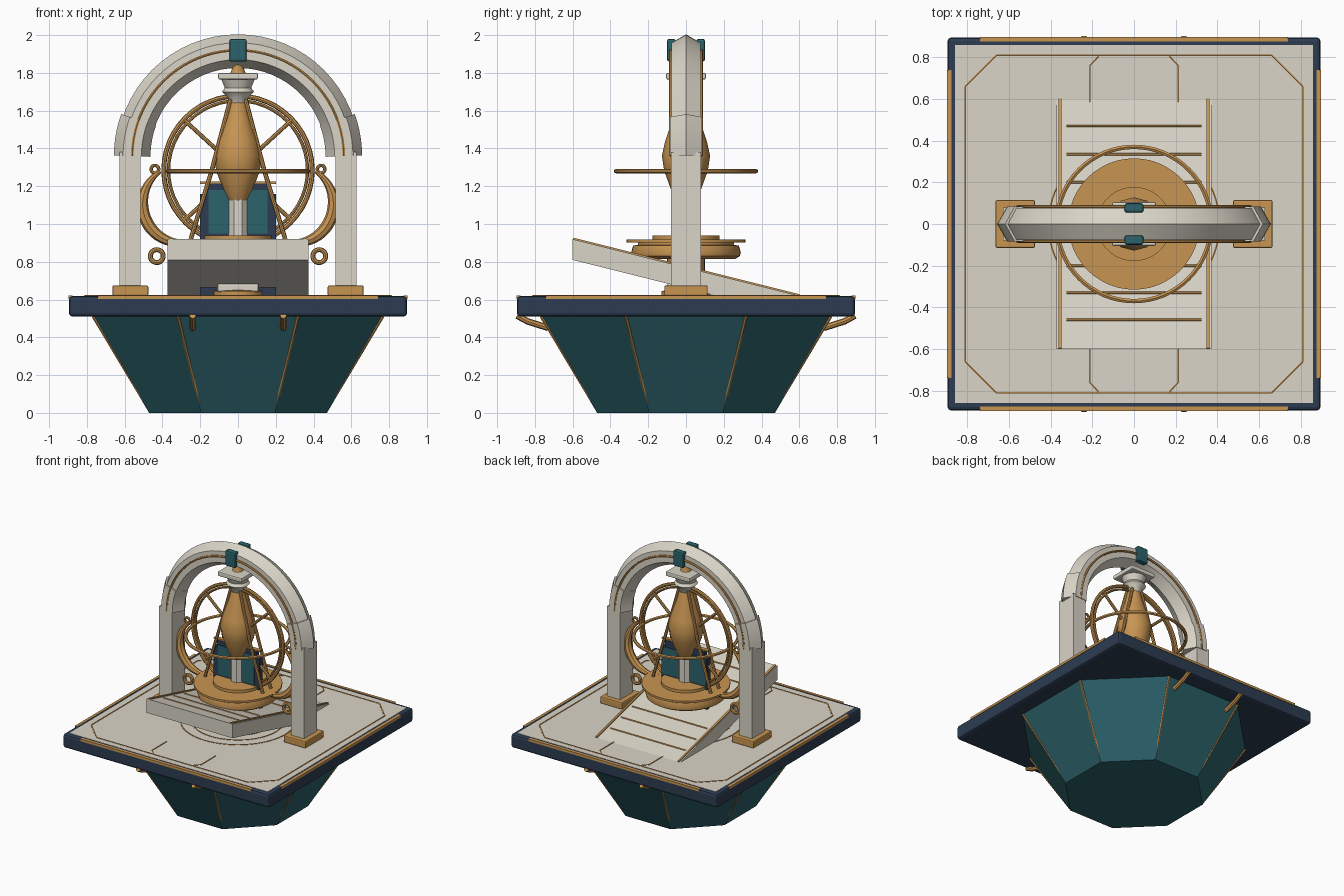
import bpy, bmesh
from math import sin, cos, pi, radians
from mathutils import Vector

cube = bpy.data.objects.get("Cube")
if cube:
    bpy.data.objects.remove(cube, do_unlink=True)


def material(name, rgb):
    m = bpy.data.materials.new(name)
    m.use_nodes = True
    color = (*rgb, 1)
    m.diffuse_color = color
    m.node_tree.nodes["Principled BSDF"].inputs["Base Color"].default_value = color
    return m


CREAM = material("cream stone", (.70, .66, .57))
GOLD = material("warm gold", (.58, .30, .085))
TEAL = material("deep teal", (.025, .125, .15))
NAVY = material("navy", (.026, .046, .085))


def finish(name, bm, mat, smooth=True, bevel=0):
    bmesh.ops.recalc_face_normals(bm, faces=bm.faces)
    me = bpy.data.meshes.new(name)
    bm.to_mesh(me)
    bm.free()
    me.materials.append(mat)
    ob = bpy.data.objects.new(name, me)
    bpy.context.collection.objects.link(ob)
    if bevel:
        mod = ob.modifiers.new("Bevel", "BEVEL")
        mod.width, mod.segments = bevel, 2
    if smooth:
        bpy.ops.object.select_all(action="DESELECT")
        ob.select_set(True)
        bpy.context.view_layer.objects.active = ob
        bpy.ops.object.shade_smooth_by_angle(angle=radians(40))
    return ob


def box(name, low, high, mat, bevel=0):
    bm = bmesh.new()
    bmesh.ops.create_cube(bm, size=1)
    for v in bm.verts:
        v.co = Vector([(a + b) / 2 + c * (b - a) for a, b, c in zip(low, high, v.co)])
    return finish(name, bm, mat, False, bevel)


def lathe(name, profile, mat, sides=32, turn=0, smooth=True):
    bm = bmesh.new()
    rings = []
    for r, z in profile:
        rings.append([bm.verts.new((r * cos(turn + 2 * pi * i / sides),
                                    r * sin(turn + 2 * pi * i / sides), z)) for i in range(sides)])
    for a, b in zip(rings, rings[1:]):
        for i in range(sides):
            j = (i + 1) % sides
            bm.faces.new((a[i], a[j], b[j], b[i]))
    bm.faces.new(rings[0])
    bm.faces.new(rings[-1])
    return finish(name, bm, mat, smooth)


def sweep(name, points, radius, mat, sides=8, normal=(0, 1, 0), closed=False, turn=0, smooth=True):
    """Tube along points; radius is a number or a function of 0..1."""
    bm = bmesh.new()
    pts = [Vector(p) for p in points]
    n = len(pts)
    rings = []
    for k, p in enumerate(pts):
        if closed:
            t = pts[(k + 1) % n] - pts[k - 1]
        else:
            t = pts[min(k + 1, n - 1)] - pts[max(k - 1, 0)]
        t.normalize()
        a = Vector(normal)
        a = (a - t * a.dot(t)).normalized()
        b = t.cross(a)
        r = radius(k / (n - 1)) if callable(radius) else radius
        rings.append([bm.verts.new(p + r * (a * cos(turn + 2 * pi * i / sides)
                                            + b * sin(turn + 2 * pi * i / sides))) for i in range(sides)])
    for k in range(n if closed else n - 1):
        a, b = rings[k], rings[(k + 1) % n]
        for i in range(sides):
            j = (i + 1) % sides
            bm.faces.new((a[i], a[j], b[j], b[i]))
    if not closed:
        bm.faces.new(rings[0])
        bm.faces.new(rings[-1])
    return finish(name, bm, mat, smooth)


def arc_xz(cx, cz, rx, rz, start, end, n, y=0):
    return [(cx + rx * cos(radians(start + (end - start) * k / n)), y,
             cz + rz * sin(radians(start + (end - start) * k / n))) for k in range(n + 1)]


def ring_xz(name, cx, cz, r, tube, y=0):
    sweep(name, arc_xz(cx, cz, r, r, 0, 360, 48, y)[:-1], tube, GOLD, closed=True)


def ring_xy(name, z, r, tube):
    pts = [(r * cos(2 * pi * k / 64), r * sin(2 * pi * k / 64), z) for k in range(64)]
    sweep(name, pts, tube, GOLD, 6, (0, 0, 1), closed=True)


SIDES = (("right", -1), ("left", 1))
ENDS = (("front", -1), ("back", 1))

# Tapered octagonal hull with gold seams
lathe("hull", [(.51, 0), (.835, .52)], TEAL, 8, pi / 8, False)
for k in range(8):
    a = pi / 8 + k * pi / 4
    sweep(f"hull_seam_{k}", [(.505 * cos(a), .505 * sin(a), .008), (.83 * cos(a), .83 * sin(a), .51)],
          .008, GOLD, 6, (0, 0, 1))

# Deck slab, cream floor and edge trim
box("deck_slab", (-.895, -.895, .51), (.895, .895, .618), NAVY, .018)
box("deck_floor", (-.86, -.86, .6), (.86, .86, .62), CREAM)
for name, s in ENDS:
    y = sorted((s * .875, s * .897))
    box(f"{name}_edge_trim", (-.74, y[0], .603), (.74, y[1], .621), GOLD)
for name, s in SIDES:
    x = sorted((s * .875, s * .897))
    box(f"{name}_edge_trim", (x[0], -.74, .603), (x[1], .74, .621), GOLD)

# Struts under the deck edge
for name, s in ENDS:
    for side, d in SIDES:
        sweep(f"{name}_{side}_strut", [(d * .24, s * .895, .515), (d * .24, s * .84, .485),
                                       (d * .24, s * .73, .45)], .017, GOLD, 8, (1, 0, 0))

# Floor inlays
corners = [(-.81, -.66), (-.66, -.81), (.66, -.81), (.81, -.66),
           (.81, .66), (.66, .81), (-.66, .81), (-.81, .66)]
for k in range(8):
    sweep(f"floor_border_{k}", [(*corners[k], .62), (*corners[(k + 1) % 8], .62)],
          .005, GOLD, 6, (0, 0, 1))
for name, s in ENDS:
    for side, d in SIDES:
        sweep(f"{name}_{side}_path_line", [(d * .17, s * .805, .62), (d * .212, s * .76, .62),
                                           (d * .212, s * .58, .62)], .005, GOLD, 6, (0, 0, 1))
for k, r in enumerate((.41, .33, .25)):
    ring_xy(f"floor_ring_{k}", .62, r, .005)


# Sloping ramp with rails and treads
def ramp_z(y):
    return .77 - .25 * y


bm = bmesh.new()
section = [(-.6, .92), (-.6, .81), (.18, .615), (.6, .615), (.6, .62)]
face = bm.faces.new([bm.verts.new((-.372, y, z)) for y, z in section])
move = bmesh.ops.extrude_face_region(bm, geom=[face])["geom"]
bmesh.ops.translate(bm, vec=(.744, 0, 0), verts=[v for v in move if isinstance(v, bmesh.types.BMVert)])
finish("ramp", bm, CREAM, False)
for side, d in SIDES:
    sweep(f"{side}_ramp_rail", [(d * .355, -.598, ramp_z(-.598)), (d * .355, .6, ramp_z(.6))],
          .011, GOLD, 4, (1, 0, 0), turn=pi / 4, smooth=False)
for k, y in enumerate((-.46, -.33, -.2, .2, .335, .47)):
    sweep(f"ramp_tread_{k}", [(-.325, y, ramp_z(y)), (.325, y, ramp_z(y))], .006, GOLD, 6)

# Pillars, feet, sleeves and scrolls on both sides
for side, d in SIDES:
    x = sorted((d * .475, d * .665))
    box(f"{side}_pillar_foot", (x[0], -.115, .62), (x[1], .115, .675), GOLD, .008)
    x = sorted((d * .515, d * .628))
    box(f"{side}_pillar", (x[0], -.08, .67), (x[1], .08, 1.38), CREAM)
    sleeve = [(d * px, py, pz) for px, py, pz in arc_xz(0, 1.36, .56, .56, 0, 20, 5)]
    sweep(f"{side}_arch_sleeve", sleeve, .097, CREAM, 6, turn=pi / 2)
    scroll = [(d * px, py, pz) for px, py, pz in arc_xz(.305, 1.105, .2, .205, 58, -110, 24)]
    sweep(f"{side}_scroll", scroll, lambda t: .01 + .022 * sin(pi * t), GOLD)
    ring_xz(f"{side}_scroll_curl", d * .43, .83, .034, .013)
    ring_xz(f"{side}_scroll_hook", d * .44, 1.29, .02, .009)

# Arch with gold lines and keystones
sweep("arch", arc_xz(0, 1.36, .555, .555, 0, 180, 32), .089, CREAM, 6, turn=pi / 2)
for name, s in ENDS:
    sweep(f"{name}_arch_line", arc_xz(0, 1.36, .56, .56, 0, 180, 40, s * .082), .008, GOLD, 6)
    y = sorted((s * .055, s * .1))
    box(f"{name}_keystone", (-.045, y[0], 1.86), (.045, y[1], 1.98), TEAL, .01)

# Upright panel behind the column
box("panel", (-.2, -.02, .62), (.2, .02, 1.16), NAVY)
box("panel_head", (-.17, -.018, 1.16), (.17, .018, 1.215), NAVY)
box("panel_trim", (-.2, -.015, 1.213), (.2, .015, 1.224), GOLD)
box("front_panel_inlay", (-.155, -.025, .95), (.155, -.019, 1.18), TEAL)
box("back_panel_inlay", (-.19, .019, .95), (.19, .025, 1.16), TEAL)

# Central column: plinth, turntable, spindle, neck and cap
lathe("plinth_ring", [(.13, .62), (.13, .645), (.1, .65)], GOLD)
box("plinth", (-.11, -.1, .64), (.11, .1, .685), CREAM, .01)
lathe("turntable_stem", [(.07, .68), (.1, .75), (.1, .83)], GOLD)
lathe("turntable", [(.26, .815), (.285, .83), (.29, .85), (.28, .885), (.255, .89), (.255, .903),
                    (.315, .903), (.315, .918), (.178, .918), (.178, .94)], GOLD, 48)
lathe("column", [(.055, .68), (.055, 1.14)], CREAM, 8, pi / 8, False)
lathe("spindle", [(.05, 1.12), (.075, 1.17), (.115, 1.28), (.128, 1.36), (.11, 1.44),
                  (.07, 1.56), (.045, 1.66)], GOLD, 12)
lathe("neck", [(.04, 1.6), (.055, 1.67), (.085, 1.7), (.07, 1.72), (.09, 1.77)], CREAM, 16)
box("cap", (-.105, -.105, 1.765), (.105, .105, 1.8), CREAM, .008)
lathe("finial", [(.04, 1.8), (.028, 1.83), (.03, 1.85), (.015, 1.9)], GOLD, 12)

# Rings, legs and spokes of the cage
ring_xz("cage_outer_ring", 0, 1.285, .393, .013)
ring_xz("cage_inner_ring", 0, 1.285, .368, .009)
ring_xy("cage_level_ring", 1.28, .37, .012)
for side, d in SIDES:
    for name, s in ENDS:
        sweep(f"{name}_{side}_cage_leg", [(d * .25, s * .05, .92), (d * .14, s * .05, 1.28),
                                          (d * .04, s * .03, 1.66)], .012, GOLD)
    for name, v in (("upper", 1), ("lower", -1)):
        sweep(f"{name}_{side}_spoke", [(d * .06, 0, 1.285 + v * .06), (d * .295, 0, 1.285 + v * .275)],
              .011, GOLD)
